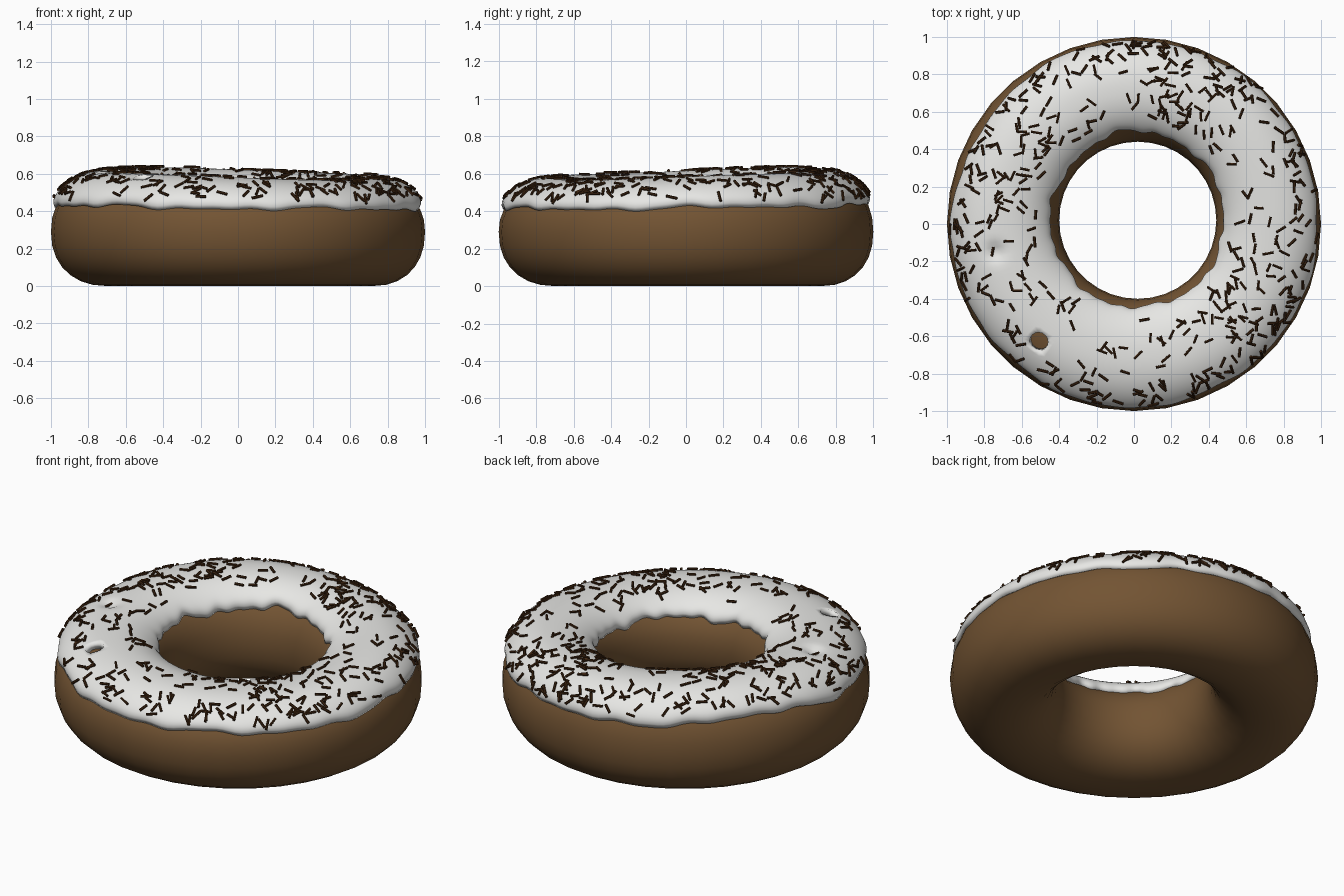
import bpy, bmesh, math, random
from mathutils import Vector, Matrix

if "Cube" in bpy.data.objects:
    bpy.data.objects.remove(bpy.data.objects["Cube"])

random.seed(7)
TAU = 2 * math.pi


def material(name, rgb):
    m = bpy.data.materials.new(name)
    m.diffuse_color = (*rgb, 1)
    m.use_nodes = True
    m.node_tree.nodes["Principled BSDF"].inputs["Base Color"].default_value = m.diffuse_color
    return m


def bump(a, centre, width):
    d = (a - math.radians(centre) + math.pi) % TAU - math.pi
    return math.exp(-(d / math.radians(width)) ** 2)


def spow(v, e):
    return math.copysign(abs(v) ** e, v)


def ring_point(a, t, off=0.0):
    """Point on the doughnut: a = angle round the ring, t = angle round the tube."""
    c, s = spow(math.cos(t), 0.9), spow(math.sin(t), 0.9)
    r = 0.71 + (0.29 + off) * c
    if s > 0:
        z = 0.29 + (0.27 + 0.03 * math.cos(a - math.radians(130)) + off) * s
    else:
        z = 0.29 + 0.29 * s
    k = 0.02 * (1 - c) / 2          # hole sits slightly off centre
    return Vector((r * math.cos(a) + k, r * math.sin(a) + k, z))


def wave(a, p):
    return (0.5 * math.sin(5 * a + p) + 0.45 * math.sin(11 * a + 2 * p)
            + 0.4 * math.sin(17 * a + 3 * p) + 0.25 * math.sin(29 * a + p))


def edges(a):
    """Wavy outer and inner limits of the icing."""
    t0 = math.radians(27 + 3 * wave(a, 0.7) + 9 * bump(a, 147, 20) + 4 * bump(a, 118, 14))
    t1 = math.radians(180 - 36 + 4 * wave(a, 2.1) - 5 * bump(a, 90, 35))
    return t0, t1


def icing_point(a, u):
    t0, t1 = edges(a)
    t = t0 + (t1 - t0) * u
    taper = 1 - abs(2 * u - 1) ** 14
    off = (0.024 + 0.014 * math.sin(t)) * taper + 0.003
    off += 0.004 * math.sin(3 * a + 1) * math.sin(t) * taper
    p = ring_point(a, t, off)
    d = math.hypot(p.x + 0.74, p.y + 0.15)
    p.z -= 0.03 * math.exp(-(d / 0.045) ** 2)      # small dent
    return p


def add_object(name, bm, mat):
    bmesh.ops.recalc_face_normals(bm, faces=bm.faces)
    me = bpy.data.meshes.new(name)
    bm.to_mesh(me)
    bm.free()
    ob = bpy.data.objects.new(name, me)
    bpy.context.collection.objects.link(ob)
    me.materials.append(mat)
    return ob


def grid(nu, nv, fn, close_v):
    bm = bmesh.new()
    rows = [[bm.verts.new(fn(TAU * i / nu, j)) for j in range(nv)] for i in range(nu)]
    for i in range(nu):
        for j in range(nv if close_v else nv - 1):
            k, n = (i + 1) % nu, (j + 1) % nv
            f = bm.faces.new((rows[i][j], rows[k][j], rows[k][n], rows[i][n]))
            f.smooth = True
    return bm


dough_mat = material("dough brown", (0.17, 0.088, 0.033))
icing_mat = material("icing white", (0.8, 0.8, 0.78))
sprinkle_mat = material("chocolate brown", (0.045, 0.017, 0.005))

# Dough ring
add_object("dough", grid(36, 28, lambda a, j: ring_point(a, TAU * j / 28), True), dough_mat)

# Icing shell with wavy edges and one small hole
HOLE = Vector((-0.51, -0.63))
NV = 36
bm = grid(180, NV, lambda a, j: icing_point(a, j / (NV - 1)), False)
gone = [f for f in bm.faces if (f.calc_center_median().xy - HOLE).length < 0.048]
bmesh.ops.delete(bm, geom=gone, context='FACES')
for v in bm.verts:                       # round off the hole rim
    d = v.co.xy - HOLE
    if v.is_boundary and 0 < d.length < 0.09:
        v.co.xy = HOLE + d.normalized() * 0.05
icing = add_object("icing", bm, icing_mat)
if sum(p.normal.z * p.area for p in icing.data.polygons) < 0:
    icing.data.flip_normals()
sol = icing.modifiers.new("thickness", 'SOLIDIFY')
sol.thickness = 0.04
sol.offset = -1

# Sprinkles lying on the icing, in looser and denser patches
bm = bmesh.new()
count = 0
while count < 470:
    a, u = random.uniform(0, TAU), random.uniform(0.07, 0.8)
    p = icing_point(a, u)
    r = p.xy.length
    dense = 0.42 + 0.6 * bump(a, 68, 14) + 0.6 * bump(a, -35, 16) + 0.5 * bump(a, 148, 18)
    dense *= r * min(1, max(0.05, (r - 0.48) / 0.12))
    if random.random() > dense or (p.xy - HOLE).length < 0.08:
        continue
    ta = (icing_point(a + 0.02, u) - icing_point(a - 0.02, u)).normalized()
    tu = (icing_point(a, u + 0.02) - icing_point(a, u - 0.02)).normalized()
    n = ta.cross(tu).normalized()
    if n.z < 0:
        n.negate()
    tu = n.cross(ta)
    g = random.uniform(0, TAU)
    d = ta * math.cos(g) + tu * math.sin(g)
    side = n.cross(d)
    m = Matrix((side, n, d)).transposed().to_4x4()
    m.translation = p + n * 0.005
    bmesh.ops.create_cone(bm, cap_ends=True, segments=6, radius1=0.0075, radius2=0.0075,
                          depth=random.uniform(0.048, 0.062), matrix=m)
    count += 1
add_object("sprinkles", bm, sprinkle_mat)
